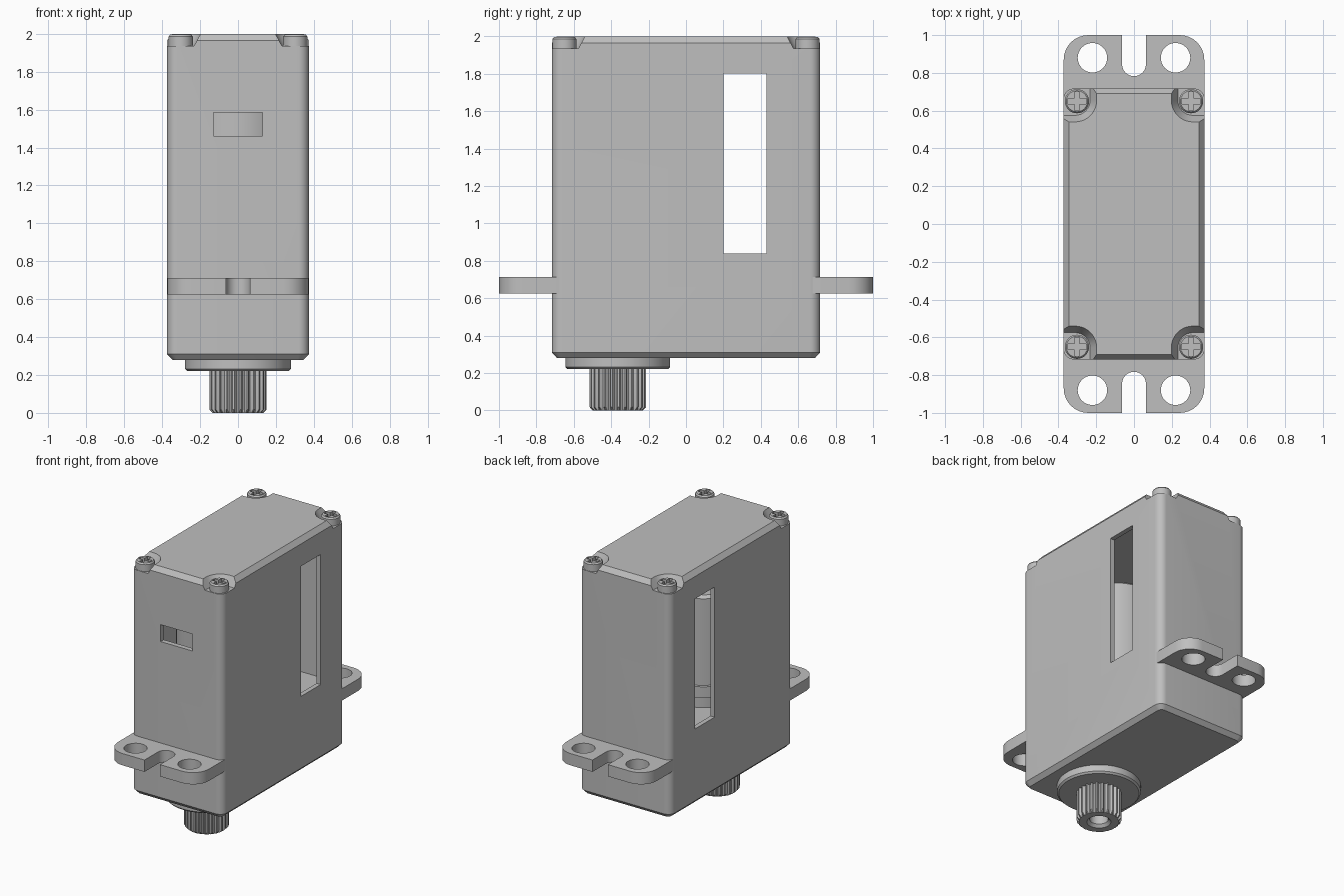
import bpy, bmesh
from math import cos, sin, pi

cube = bpy.data.objects.get("Cube")
if cube:
    bpy.data.objects.remove(cube, do_unlink=True)

grey = bpy.data.materials.new("light grey plastic")
grey.use_nodes = True
COLOUR = (0.52, 0.52, 0.52, 1)
grey.diffuse_color = COLOUR
grey.node_tree.nodes["Principled BSDF"].inputs["Base Color"].default_value = COLOUR


def loft(name, rings):
    """Join a stack of equal-length point rings into a capped solid."""
    bm = bmesh.new()
    loops = [[bm.verts.new(p) for p in ring] for ring in rings]
    n = len(loops[0])
    for low, high in zip(loops, loops[1:]):
        for i in range(n):
            j = (i + 1) % n
            bm.faces.new((low[i], low[j], high[j], high[i]))
    bm.faces.new(loops[0][::-1])
    bm.faces.new(loops[-1])
    bmesh.ops.recalc_face_normals(bm, faces=bm.faces)
    mesh = bpy.data.meshes.new(name)
    bm.to_mesh(mesh)
    bm.free()
    mesh.materials.append(grey)
    ob = bpy.data.objects.new(name, mesh)
    bpy.context.collection.objects.link(ob)
    return ob


def rounded(name, levels, x=0, y=0, steps=8):
    """Rounded rectangle stack; each level is (z, half x, half y, radius)."""
    rings = []
    for z, hx, hy, r in levels:
        ring = []
        for q, (sx, sy) in enumerate(((1, 1), (-1, 1), (-1, -1), (1, -1))):
            for k in range(steps + 1):
                a = (q + k / steps) * pi / 2
                ring.append((x + sx * (hx - r) + r * cos(a),
                             y + sy * (hy - r) + r * sin(a), z))
        rings.append(ring)
    return loft(name, rings)


def turned(name, levels, x=0, y=0, n=48):
    """Round stack; each level is (z, radius)."""
    return loft(name, [[(x + r * cos(2 * pi * i / n), y + r * sin(2 * pi * i / n), z)
                        for i in range(n)] for z, r in levels])


def box(name, x, y, z):
    """Box from three (low, high) ranges."""
    return loft(name, [[(x[0], y[0], h), (x[1], y[0], h), (x[1], y[1], h), (x[0], y[1], h)]
                       for h in z])


def cut(ob, *cutters):
    for c in cutters:
        c.hide_render = True
        mod = ob.modifiers.new("cut", "BOOLEAN")
        mod.object, mod.operation, mod.solver = c, "DIFFERENCE", "EXACT"
        bpy.context.view_layer.objects.active = ob
        bpy.ops.object.modifier_apply(modifier=mod.name)
        bpy.data.objects.remove(c, do_unlink=True)


def smooth(ob):
    bpy.ops.object.select_all(action="DESELECT")
    ob.select_set(True)
    bpy.context.view_layer.objects.active = ob
    bpy.ops.object.shade_smooth_by_angle(angle=0.5)


corners = [(sx, sy) for sx in (-1, 1) for sy in (-1, 1)]
parts = []

# Hollow case with chamfered lid, side windows and a connector slot
case = rounded("case", [(0.28, 0.345, 0.69, 0.03), (0.31, 0.374, 0.717, 0.055),
                        (1.965, 0.374, 0.717, 0.055), (2.0, 0.345, 0.69, 0.03)])
cut(case,
    box("cavity", (-0.34, 0.34), (-0.68, 0.68), (0.75, 1.9)),
    box("windows", (-1, 1), (0.2, 0.43), (0.84, 1.8)),
    box("slot", (-0.13, 0.13), (-1, -0.6), (1.46, 1.585)))
for sx, sy in corners:
    cut(case, rounded("corner_notch", [(1.935, 0.17, 0.17, 0.08), (2.01, 0.21, 0.21, 0.12)],
                      sx * 0.402, sy * 0.745))
parts.append(case)

# Mounting tabs with screw holes and an open slot
for sy, name in ((-1, "front_tab"), (1, "back_tab")):
    tab = rounded(name, [(0.625, 0.372, 0.24, 0.13), (0.712, 0.372, 0.24, 0.13)], 0, sy * 0.76)
    cut(tab, *[turned("hole", [(0.5, 0.078), (0.8, 0.078)], sx * 0.22, sy * 0.88)
               for sx in (-1, 1)])
    cut(tab, rounded("slot", [(0.5, 0.063, 0.2, 0.062), (0.8, 0.063, 0.2, 0.062)],
                     0, sy * 0.983))
    parts.append(tab)

# Lid screws with cross recesses
for sx, sy in corners:
    x, y = sx * 0.302, sy * 0.65
    screw = turned("lid_screw", [(1.92, 0.064), (1.985, 0.064), (1.995, 0.056)], x, y, 32)
    for a, b in ((0.048, 0.014), (0.014, 0.048)):
        cut(screw, box("cross", (x - a, x + a), (y - b, y + b), (1.965, 2.1)))
    parts.append(screw)

# Output collar and splined shaft
SHAFT_Y = -0.365
parts.append(turned("output_collar", [(0.22, 0.268), (0.232, 0.28), (0.3, 0.28)], 0, SHAFT_Y, 64))


def spline_ring(z, outer, inner, teeth=25):
    pts = []
    for i in range(teeth * 4):
        a = 2 * pi * i / (teeth * 4)
        r = outer if i % 4 < 2 else inner
        pts.append((r * cos(a), SHAFT_Y + r * sin(a), z))
    return pts


shaft = loft("splined_shaft", [spline_ring(0, 0.134, 0.132), spline_ring(0.018, 0.151, 0.134),
                               spline_ring(0.23, 0.151, 0.134)])
cut(shaft, turned("bore", [(-0.02, 0.1), (0.02, 0.062), (0.18, 0.062)], 0, SHAFT_Y))
parts.append(shaft)

# Motor inside the case
parts.append(turned("motor", [(0.74, 0.2), (0.87, 0.2), (0.88, 0.32), (0.96, 0.32),
                              (0.961, 0.3), (1.6, 0.3), (1.62, 0.28)], 0, -0.2, 64))

for part in parts:
    smooth(part)
